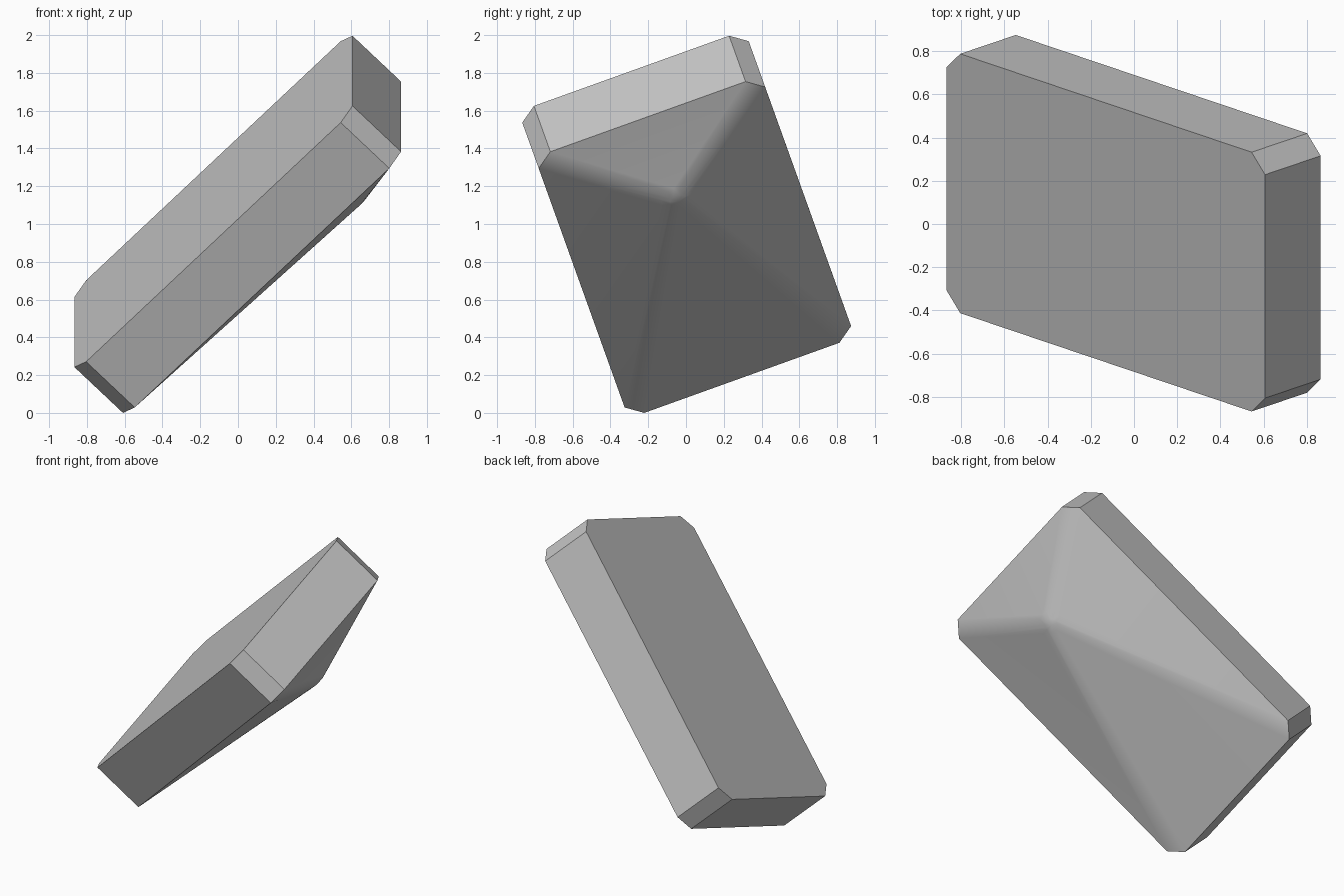
import bpy
import bmesh
from math import cos, sin, pi
from mathutils import Vector, Matrix

default = bpy.data.objects.get("Cube")
if default:
    bpy.data.objects.remove(default, do_unlink=True)

grey = bpy.data.materials.new("plain grey")
grey.use_nodes = True
colour = (0.55, 0.55, 0.55, 1)
grey.diffuse_color = colour
grey.node_tree.nodes["Principled BSDF"].inputs["Base Color"].default_value = colour

HALF_L, HALF_W, CUT = 1.04, 0.637, 0.088   # slab outline and corner cut
THICK, CROWN = 0.364, 0.192                # slab thickness and crown rise
PEAK_X, PEAK_R = 0.555, 0.09               # crown peak position and rounding

# Slab: rectangle with cut corners, flat on top
bm = bmesh.new()
for z in (0, -THICK):
    for sx in (-1, 1):
        for sy in (-1, 1):
            bm.verts.new((sx * (HALF_L - CUT), sy * HALF_W, z))
            bm.verts.new((sx * HALF_L, sy * (HALF_W - CUT), z))

# Crown: shallow off-centre pyramid with a rounded peak underneath
SIDES = 16
for r, drop in ((PEAK_R, 0.016), (PEAK_R / 2, 0.004)):
    for i in range(SIDES):
        a = 2 * pi * i / SIDES
        bm.verts.new((PEAK_X + r * cos(a), r * sin(a), -THICK - CROWN + drop))
bm.verts.new((PEAK_X, 0, -THICK - CROWN))

hull = bmesh.ops.convex_hull(bm, input=bm.verts[:])
spare = [g for g in hull["geom_interior"] if isinstance(g, bmesh.types.BMVert)]
bmesh.ops.delete(bm, geom=spare, context='VERTS')
bmesh.ops.dissolve_limit(bm, angle_limit=0.01, verts=bm.verts[:], edges=bm.edges[:])
bmesh.ops.recalc_face_normals(bm, faces=bm.faces[:])

# Tilt the block so that it balances on one corner
along = Vector((0.708, -0.239, 0.665)).normalized()
across = Vector((0, 0.941, 0.338))
across = (across - along * across.dot(along)).normalized()
tilt = Matrix((along, across, along.cross(across))).transposed()
bm.transform(Matrix.Translation((-0.13, -0.04, 1.124)) @ tilt.to_4x4())

# Rest it on the ground
low = min(v.co.z for v in bm.verts)
bmesh.ops.translate(bm, verts=bm.verts[:], vec=(0, 0, -low))

mesh = bpy.data.meshes.new("tilted_block")
bm.to_mesh(mesh)
bm.free()
mesh.materials.append(grey)
block = bpy.data.objects.new("tilted_block", mesh)
bpy.context.collection.objects.link(block)

# Soft ridges on the crown, crisp edges on the slab
bpy.ops.object.select_all(action='DESELECT')
block.select_set(True)
bpy.context.view_layer.objects.active = block
bpy.ops.object.shade_smooth_by_angle(angle=pi / 6)
weighted = block.modifiers.new("flat panels", 'WEIGHTED_NORMAL')
weighted.keep_sharp = True
